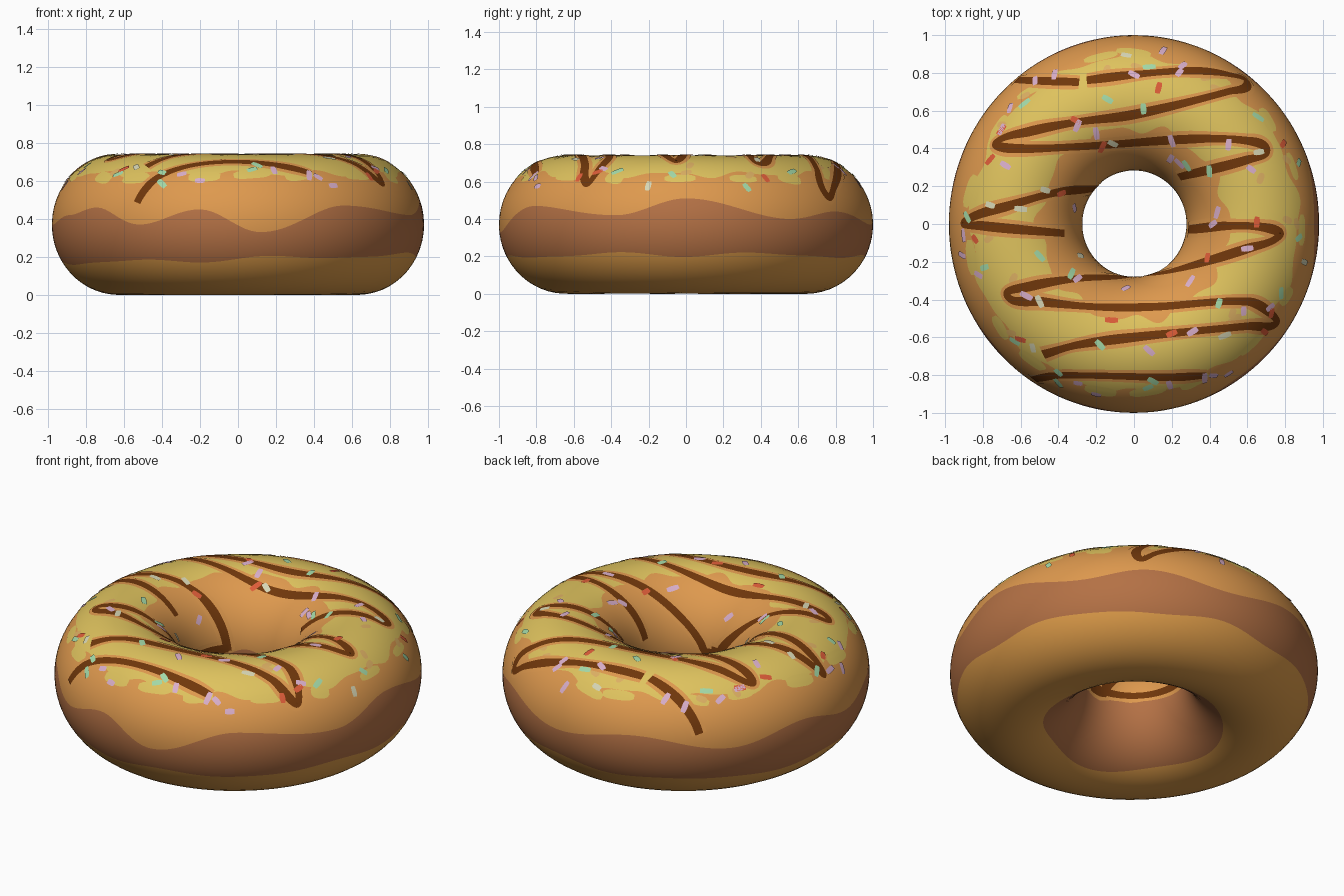
import bpy
import bmesh
import random
from math import sin, cos, pi, atan2, acos, asin, hypot, radians, degrees
from mathutils import Vector

random.seed(7)
cube = bpy.data.objects.get("Cube")
if cube:
    bpy.data.objects.remove(cube, do_unlink=True)

RING, TUBE, HALF = 0.635, 0.355, 0.37    # ring radius, tube radius, half height
SX, SY = 0.99, 1.01                      # slight oval stretch


def material(name, code):
    """Flat material from a display hex colour."""
    rgb = [int(code[i:i + 2], 16) / 255 for i in (0, 2, 4)]
    linear = [((c + 0.055) / 1.055) ** 2.4 for c in rgb] + [1.0]
    mat = bpy.data.materials.new(name)
    mat.use_nodes = True
    mat.diffuse_color = linear
    mat.node_tree.nodes["Principled BSDF"].inputs["Base Color"].default_value = linear
    return mat


crust = material("golden crust", "DE994E")
band = material("brown band", "B47145")
base = material("baked base", "DE9C49")
glaze = material("yellow glaze", "DFC35E")
chocolate = material("chocolate", "70370B")
tan = material("tan spots", "DDB063")
pink = material("pink", "D9AFCB")
mint = material("mint", "A3D9A8")
red = material("red", "DC5C38")
cream = material("cream", "D6D5B4")


def surface(theta, phi, lift=0.0):
    """Point on the ring; phi is 0 outside, pi/2 on top, pi in the hole."""
    rho = RING + (TUBE + lift) * cos(phi)
    return Vector((SX * rho * cos(theta), SY * rho * sin(theta),
                   HALF + (HALF + lift) * sin(phi)))


def snap(p, lift):
    """Push a nearby point onto the ring surface."""
    x, y = p.x / SX, p.y / SY
    phi = atan2((p.z - HALF) / HALF, (hypot(x, y) - RING) / TUBE)
    return surface(atan2(y, x), phi, lift)


def drop(x, y):
    """Drop a plan position onto the upper half of the ring."""
    x, y = x / SX, y / SY
    u = max(-1.0, min(1.0, (hypot(x, y) - RING) / TUBE))
    return surface(atan2(y, x), acos(u))


def normal(p):
    x, y = p.x / SX, p.y / SY
    rho = max(hypot(x, y), 0.001)
    core = Vector((RING * x / rho * SX, RING * y / rho * SY, HALF))
    return (p - core).normalized()


def finish(bm, name, mats):
    mesh = bpy.data.meshes.new(name)
    for f in bm.faces:
        f.smooth = True
    bm.to_mesh(mesh)
    bm.free()
    for m in mats:
        mesh.materials.append(m)
    obj = bpy.data.objects.new(name, mesh)
    bpy.context.collection.objects.link(obj)


def add_strip(bm, points, widths, lift, index=0):
    """Thin strip of half-widths laid along points on the surface."""
    rows = []
    for i, p in enumerate(points):
        along = points[min(i + 1, len(points) - 1)] - points[max(i - 1, 0)]
        side = normal(p).cross(along).normalized() * widths[i]
        rows.append([bm.verts.new(snap(p + side * k, lift)) for k in (1, 0.33, -0.33, -1)])
    for a, b in zip(rows, rows[1:]):
        for k in range(3):
            f = bm.faces.new((a[k], a[k + 1], b[k + 1], b[k]))
            f.material_index = index


def add_spot(bm, p, length, width, turn, lift, index=0, blunt=0.45, steps=8):
    """Rounded strip centred on a surface position."""
    n = normal(p)
    across = n.cross(Vector((0, 0, 1))).normalized()
    along = across * cos(turn) + n.cross(across) * sin(turn)
    ts = [2 * i / steps - 1 for i in range(steps + 1)]
    add_strip(bm, [snap(p + along * t * length, 0) for t in ts],
              [width * max(blunt, (1 - t ** 4) ** 0.5) for t in ts], lift, index)


# Ring body: bands between wavy edges (phi, wave size, wave count, rows, material)
BANDS = [
    (0.0, 0.0, 1, 7, 0),
    (0.81, 0.07, 13, 13, 3),
    (1.95, 0.09, 10, 9, 0),
    (3.18, 0.05, 5, 9, 1),
    (4.27, 0.05, 4, 13, 2),
    (5.77, 0.04, 7, 7, 1),
]
COLUMNS = 180

# Upper edge of the outer brown band: (degrees round the ring, height)
CRESTS = [(-155, .42), (-140, .46), (-122, .37), (-102, .45), (-83, .33), (-55, .47),
          (-22, .42), (0, .51), (34, .4), (53, .44), (80, .37), (110, .44), (140, .37),
          (165, .44), (187, .37), (205, .42)]


def crest(theta):
    a = (degrees(theta) + 155) % 360 - 155
    for (a0, z0), (a1, z1) in zip(CRESTS, CRESTS[1:]):
        if a <= a1:
            t = (1 - cos(pi * (a - a0) / (a1 - a0))) / 2
            return asin((z0 + (z1 - z0) * t - HALF) / HALF)


def edge(i, theta):
    full_turn = 2 * pi if i >= len(BANDS) else 0
    i %= len(BANDS)
    if i == 0:
        return crest(theta) + full_turn
    phi, size, count = BANDS[i][:3]
    wave = sin(count * theta + 2 * i + 1) + 0.5 * sin((count * 2 - 3) * theta + i)
    tilt = 0.07 * cos(theta) if i == len(BANDS) - 1 else 0
    return phi + size * wave * 0.75 + tilt


bm = bmesh.new()
grid, row_mats = [], []
for i, (_, _, _, rows, index) in enumerate(BANDS):
    for r in range(rows):
        ring = []
        for c in range(COLUMNS):
            theta = 2 * pi * c / COLUMNS
            lo, hi = edge(i, theta), edge(i + 1, theta)
            ring.append(bm.verts.new(surface(theta, lo + (hi - lo) * r / rows)))
        grid.append(ring)
        row_mats.append(index)
for r, ring in enumerate(grid):
    above = grid[(r + 1) % len(grid)]
    for c in range(COLUMNS):
        d = (c + 1) % COLUMNS
        bm.faces.new((ring[c], ring[d], above[d], above[c])).material_index = row_mats[r]
finish(bm, "ring_body", [crust, band, base, glaze])

# Glaze blotches along the outer edge, and paler spots
bm = bmesh.new()
for i in range(17):
    theta = i * 2 * pi / 17 + random.uniform(-0.1, 0.1)
    add_spot(bm, surface(theta, random.uniform(0.72, 0.82)), random.uniform(0.05, 0.1),
             random.uniform(0.025, 0.04), random.uniform(-0.3, 0.3), 0.0012)
for i in range(18):
    p = surface(random.uniform(0, 2 * pi), random.uniform(0.75, 1.4))
    add_spot(bm, p, 0.03, 0.018, random.uniform(0, pi), 0.0016, 1)
finish(bm, "glaze_spots", [glaze, tan])

# Zigzag chocolate drizzle, plan positions
DRIZZLES = [
    [(-.62, .76), (-.29, .75)],
    [(-.25, .76), (0, .79), (.3, .81), (.5, .79), (.6, .74), (.5, .7), (0, .58), (-.3, .54),
     (-.55, .49), (-.73, .43), (-.65, .4), (-.3, .41), (.3, .45), (.6, .44), (.7, .39),
     (.6, .34), (.24, .25)],
    [(-.2, .19), (-.4, .17), (-.65, .1), (-.9, .01), (-.8, -.01), (-.37, -.05)],
    [(.29, -.03), (.5, -.01), (.7, -.02), (.77, -.06), (.6, -.13), (.2, -.25), (0, -.28),
     (-.3, -.29), (-.55, -.33), (-.67, -.38), (-.5, -.41), (-.2, -.44), (.1, -.44), (.6, -.41),
     (.72, -.47), (.75, -.53), (.6, -.54), (0, -.6), (-.3, -.64), (-.48, -.69)],
    [(-.53, -.82), (-.4, -.8), (.2, -.81), (.38, -.8)],
]


def smooth_path(points, steps=16):
    """Rounded path through plan points, dropped onto the ring."""
    pts = [Vector(p) for p in points]
    pts = [pts[0]] + pts + [pts[-1]]
    out = []
    for a, b, c, d in zip(pts, pts[1:], pts[2:], pts[3:]):
        # Tangents scale with the span to avoid loops
        span = (c - b).length
        m1 = (c - a).normalized() * span
        m2 = (d - b).normalized() * span
        for s in range(steps):
            t = s / steps
            q = (b * (2 * t ** 3 - 3 * t * t + 1) + m1 * (t ** 3 - 2 * t * t + t)
                 + c * (3 * t * t - 2 * t ** 3) + m2 * (t ** 3 - t * t))
            out.append(drop(q.x, q.y))
    out.append(drop(*points[-1]))
    return out


# The drizzle also runs along the wall of the hole
paths = [smooth_path(line) for line in DRIZZLES]
paths.append([surface(radians(a), 3.1) for a in range(136, 277, 4)])

for name, mat, half, lift in (("drizzle_border", crust, 0.042, 0.0022),
                              ("drizzle", chocolate, 0.0225, 0.0034)):
    bm = bmesh.new()
    for path in paths:
        widths = [half * (1 + 0.15 * sin(i * 0.21)) for i in range(len(path))]
        add_strip(bm, path, widths, lift)
    finish(bm, name, [mat])

# Sprinkles on top, plan positions by colour
SPRINKLES = [
    [(-.42, .79), (0, .79), (.24, .8), (-.3, .52), (-.2, .48), (-.7, .5), (.2, .44), (.5, .42),
     (.62, .29), (-.9, -.06), (-.68, .31), (.6, -.13), (-.3, -.29), (-.57, -.38), (.31, -.57),
     (.08, -.67), (.42, -.8), (-.2, -.9), (.72, -.44), (.58, -.46)],
    [(-.14, .66), (.05, .61), (.08, .83), (.28, .31), (.4, .28), (-.18, -.64), (-.5, -.17),
     (-.79, -.23), (-.4, -.84), (.1, -.83), (.45, -.42), (-.63, -.62)],
    [(-.31, .55), (.13, .72), (-.76, .34), (-.84, -.08), (.39, -.18), (.2, -.58), (-.12, -.51),
     (.65, .01), (-.6, -.61), (.69, -.57)],
    [(-.6, .08), (-.47, .18), (-.5, -.41), (.48, -.59), (-.76, .1), (.66, .38)],
]
spots = [(drop(*xy), index) for index, group in enumerate(SPRINKLES) for xy in group]

# More of them scattered on the outer slope and inside the hole
for i in range(36):
    phi = random.uniform(0.55, 0.95) if i % 3 else random.uniform(2.0, 2.6)
    spots.append((surface(i * 2.4, phi), random.choice((0, 0, 0, 1, 1, 2, 3))))
bm = bmesh.new()
for p, index in spots:
    add_spot(bm, p, random.uniform(0.025, 0.036), 0.0155, random.uniform(0, pi),
             0.0046, index, 0.75, 4)
finish(bm, "sprinkles", [pink, mint, red, cream])
